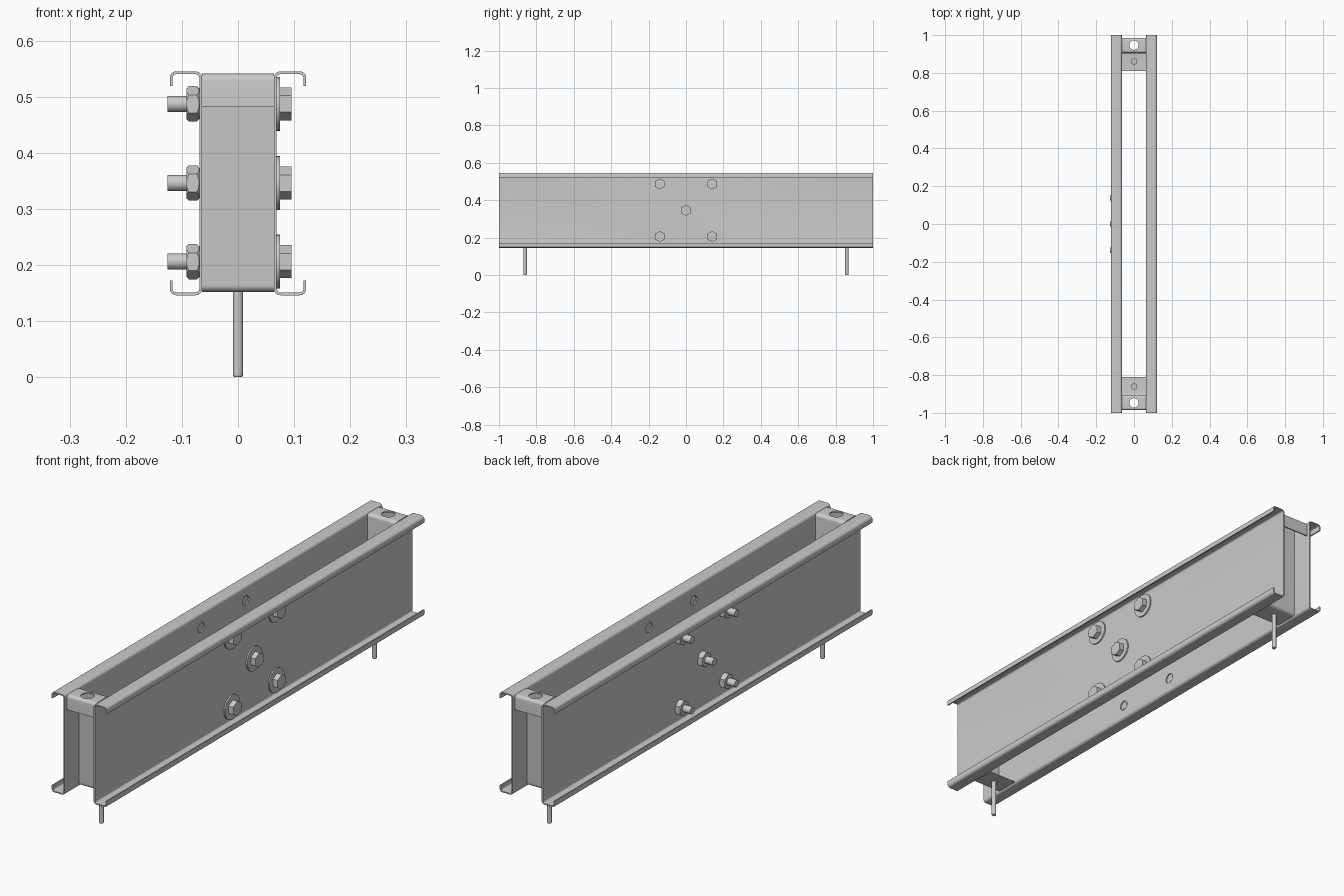
import bpy, bmesh, math
from mathutils import Vector, Matrix

if "Cube" in bpy.data.objects:
    bpy.data.objects.remove(bpy.data.objects["Cube"])


def add_object(name, bm):
    bmesh.ops.recalc_face_normals(bm, faces=bm.faces)
    me = bpy.data.meshes.new(name)
    bm.to_mesh(me)
    bm.free()
    ob = bpy.data.objects.new(name, me)
    bpy.context.collection.objects.link(ob)
    return ob


def activate(ob):
    bpy.ops.object.select_all(action='DESELECT')
    ob.select_set(True)
    bpy.context.view_layer.objects.active = ob


def smooth(ob):
    activate(ob)
    bpy.ops.object.shade_smooth_by_angle(angle=math.radians(30))


def boolean(ob, cutter, op='DIFFERENCE'):
    activate(ob)
    mod = ob.modifiers.new("cut", 'BOOLEAN')
    mod.operation, mod.object, mod.solver = op, cutter, 'EXACT'
    bpy.ops.object.modifier_apply(modifier=mod.name)
    bpy.data.objects.remove(cutter)


def sheet(name, path, radius, t, length, to3d):
    """Bent sheet: round the corners of a 2D path, thicken it, extrude it."""
    pts = [Vector(p) for p in path]
    line = [(pts[0], (pts[1] - pts[0]).normalized())]
    for a, b, c in zip(pts, pts[1:], pts[2:]):
        d1, d2 = (b - a).normalized(), (c - b).normalized()
        centre = b - d1 * radius + d2 * radius
        for i in range(7):
            ang = i / 6 * math.pi / 2
            line.append((centre - d2 * radius * math.cos(ang) + d1 * radius * math.sin(ang),
                         d1 * math.cos(ang) + d2 * math.sin(ang)))
    line.append((pts[-1], (pts[-1] - pts[-2]).normalized()))
    offs = [[p + Vector((-d.y, d.x)) * s * t / 2 for p, d in line] for s in (1, -1)]
    loop = offs[0] + offs[1][::-1]
    bm = bmesh.new()
    ends = [[bm.verts.new(to3d(p, s * length / 2)) for p in loop] for s in (-1, 1)]
    n, half = len(loop), len(line)
    for i in range(n):
        j = (i + 1) % n
        bm.faces.new((ends[0][i], ends[0][j], ends[1][j], ends[1][i]))
    for e in ends:
        for i in range(half - 1):
            bm.faces.new((e[i], e[i + 1], e[n - 2 - i], e[n - 1 - i]))
    return add_object(name, bm)


def rod(name, stations, axis, at, sides=32):
    """Turned part: (position, radius) stations along the x or z axis."""
    bm = bmesh.new()
    rings = []
    for h, r in stations:
        ring = []
        for i in range(sides):
            a = 2 * math.pi * i / sides
            u, v = r * math.sin(a), r * math.cos(a)
            p = (h, u, v) if axis == 'x' else (u, v, h)
            ring.append(bm.verts.new(Vector(p) + Vector(at)))
        rings.append(ring)
    for a, b in zip(rings, rings[1:]):
        for i in range(sides):
            j = (i + 1) % sides
            bm.faces.new((a[i], a[j], b[j], b[i]))
    bm.faces.new(rings[0])
    bm.faces.new(rings[-1])
    return add_object(name, bm)


bolts = [(-0.14, 0.487), (0.14, 0.487), (0, 0.346), (-0.14, 0.206), (0.14, 0.206)]

# lipped channel rails with bolt holes through the webs
for s, side in ((1, "right"), (-1, "left")):
    path = [(0.119, 0.519), (0.119, 0.5425), (0.0665, 0.5425),
            (0.0665, 0.1485), (0.119, 0.1485), (0.119, 0.172)]
    rail = sheet(side + "_rail", path, 0.009, 0.005, 2.0,
                 lambda p, l: (s * p.x, l, p.y))
    for y, z in bolts:
        boolean(rail, rod("hole", [(s * 0.05, 0.02), (s * 0.08, 0.02)], 'x', (0, y, z)))
    smooth(rail)

# end brackets: lip, top flange, upright, inward foot; with hanging rods
for s, side in ((-1, "front"), (1, "back")):
    path = [(0.983, 0.482), (0.983, 0.5385), (0.908, 0.5385),
            (0.908, 0.1545), (0.81, 0.1545)]
    br = sheet(side + "_bracket", path, 0.01, 0.005, 0.128,
               lambda p, l: (l, s * p.x, p.y))
    boolean(br, rod("hole", [(0.52, 0.025), (0.56, 0.025)], 'z', (0, s * 0.947, 0)))
    smooth(br)
    smooth(rod(side + "_rod", [(0, 0.007), (0.003, 0.009), (0.16, 0.009)], 'z',
               (0, s * 0.86, 0)))
    rod(side + "_rod_head", [(0.157, 0.019), (0.17, 0.019)], 'z', (0, s * 0.86, 0), 6)

# through bolts: head and washer on the right, nut and stud on the left
for i, (y, z) in enumerate(bolts, 1):
    at = (0, y, z)
    smooth(rod(f"washer_{i}", [(0.069, 0.048), (0.0745, 0.048)], 'x', at, 40))
    rod(f"bolt_head_{i}", [(0.0745, 0.0295), (0.095, 0.0295)], 'x', at, 6)
    smooth(rod(f"stud_{i}", [(-0.126, 0.0143), (-0.068, 0.0143)], 'x', at))
    nut = rod(f"nut_{i}", [(-0.092, 0.0315), (-0.069, 0.0315)], 'x', at, 6)
    cone = rod("nut_chamfer", [(-0.0925, 0.0265), (-0.0875, 0.0318),
                               (-0.0735, 0.0318), (-0.0685, 0.0265)], 'x', at, 36)
    boolean(nut, cone, 'INTERSECT')
    smooth(nut)
